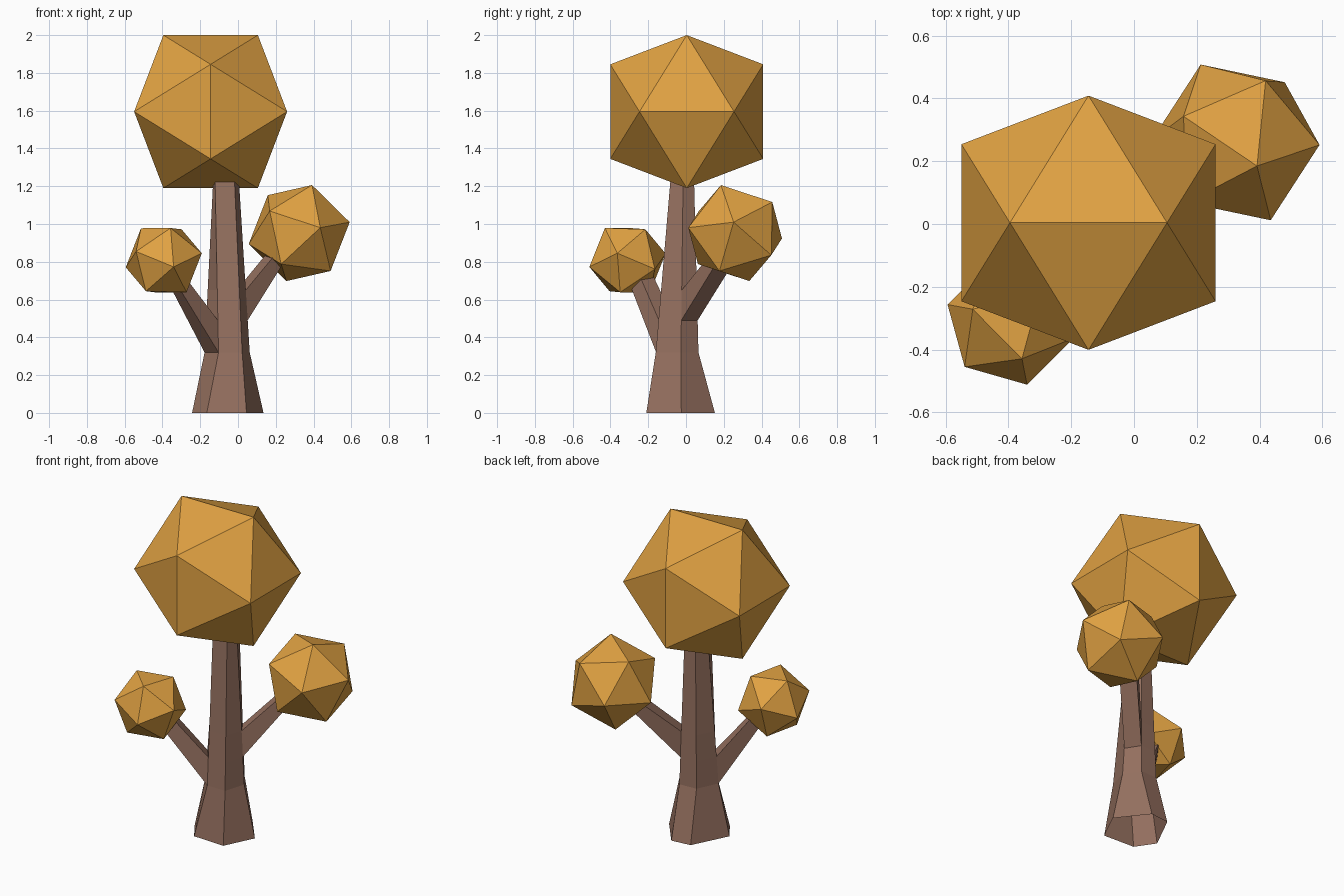
import bpy, bmesh
from mathutils import Vector

if "Cube" in bpy.data.objects:
    bpy.data.objects.remove(bpy.data.objects["Cube"])


def material(name, rgb):
    m = bpy.data.materials.new(name)
    m.diffuse_color = (*rgb, 1)
    m.use_nodes = True
    m.node_tree.nodes["Principled BSDF"].inputs["Base Color"].default_value = m.diffuse_color
    return m


BARK = material("brown bark", (0.30, 0.162, 0.115))
LEAF = material("autumn orange", (0.75, 0.36, 0.055))


def finish(name, bm, mat):
    me = bpy.data.meshes.new(name)
    bm.to_mesh(me)
    bm.free()
    me.materials.append(mat)
    bpy.context.collection.objects.link(bpy.data.objects.new(name, me))


def foliage(name, centre, radius, p, q):
    """Icosahedron whose two adjacent corners point along p and q."""
    p, q, c = Vector(p).normalized(), Vector(q).normalized(), Vector(centre)
    x, z = (p - q).normalized(), (p + q).normalized()
    y = z.cross(x)
    a, b = 0.5257 * radius, 0.8507 * radius
    bm = bmesh.new()
    for s in (-1, 1):
        for t in (-1, 1):
            for u, v, w in ((s * a, 0, t * b), (s * b, t * a, 0), (0, s * b, t * a)):
                bm.verts.new(c + x * u + y * v + z * w)
    bmesh.ops.convex_hull(bm, input=bm.verts)
    bmesh.ops.recalc_face_normals(bm, faces=bm.faces)
    finish(name, bm, LEAF)


# Leaf balls
foliage("top_foliage", (-0.145, 0.004, 1.595), 0.476, (0.25, 0, 0.405), (-0.25, 0, 0.405))
foliage("right_foliage", (0.324, 0.26, 0.952), 0.2735, (0.068, -0.075, 0.254), (0.267, -0.008, 0.058))
foliage("left_foliage", (-0.393, -0.31, 0.808), 0.2115, (-0.123, 0.04, 0.171), (0.037, -0.12, 0.17))

# Trunk: six-sided rings at the root, flare and crown; middle rings interpolate
ROOT = [(0.135, -0.025), (0.045, -0.21), (-0.165, -0.20), (-0.243, -0.085), (-0.13, 0.14), (-0.005, 0.153)]
FLARE = [(0.062, -0.027), (0.022, -0.16), (-0.103, -0.158), (-0.177, -0.07), (-0.115, 0.06), (0.0, 0.066)]
CROWN = [(0.003, -0.015), (-0.02, -0.08), (-0.122, -0.075), (-0.13, -0.03), (-0.09, 0.035), (-0.02, 0.042)]
Z_FLARE, Z_CROWN = 0.32, 1.26

bm = bmesh.new()
rings = [[bm.verts.new((x, y, 0)) for x, y in ROOT]]
for z in (Z_FLARE, 0.49, 0.65, Z_CROWN):
    t = (z - Z_FLARE) / (Z_CROWN - Z_FLARE)
    rings.append([bm.verts.new((*Vector(f).lerp(Vector(c), t), z)) for f, c in zip(FLARE, CROWN)])

# Branches grow out of one trunk panel: (ring, side) -> end corners
BRANCHES = {
    (1, 2): [(-0.335, -0.305, 0.70), (-0.375, -0.235, 0.70), (-0.35, -0.19, 0.76), (-0.31, -0.26, 0.76)],
    (2, 5): [(0.195, 0.255, 0.80), (0.245, 0.165, 0.80), (0.215, 0.145, 0.86), (0.165, 0.235, 0.86)],
}
for r in range(4):
    for i in range(6):
        j = (i + 1) % 6
        panel = [rings[r][i], rings[r][j], rings[r + 1][j], rings[r + 1][i]]
        if (r, i) in BRANCHES:
            end = [bm.verts.new(co) for co in BRANCHES[r, i]]
            for k in range(4):
                n = (k + 1) % 4
                bm.faces.new((panel[k], panel[n], end[n], end[k]))
            bm.faces.new(end)
        else:
            bm.faces.new(panel)
bm.faces.new(rings[-1])
bmesh.ops.recalc_face_normals(bm, faces=bm.faces)
finish("trunk_and_branches", bm, BARK)
